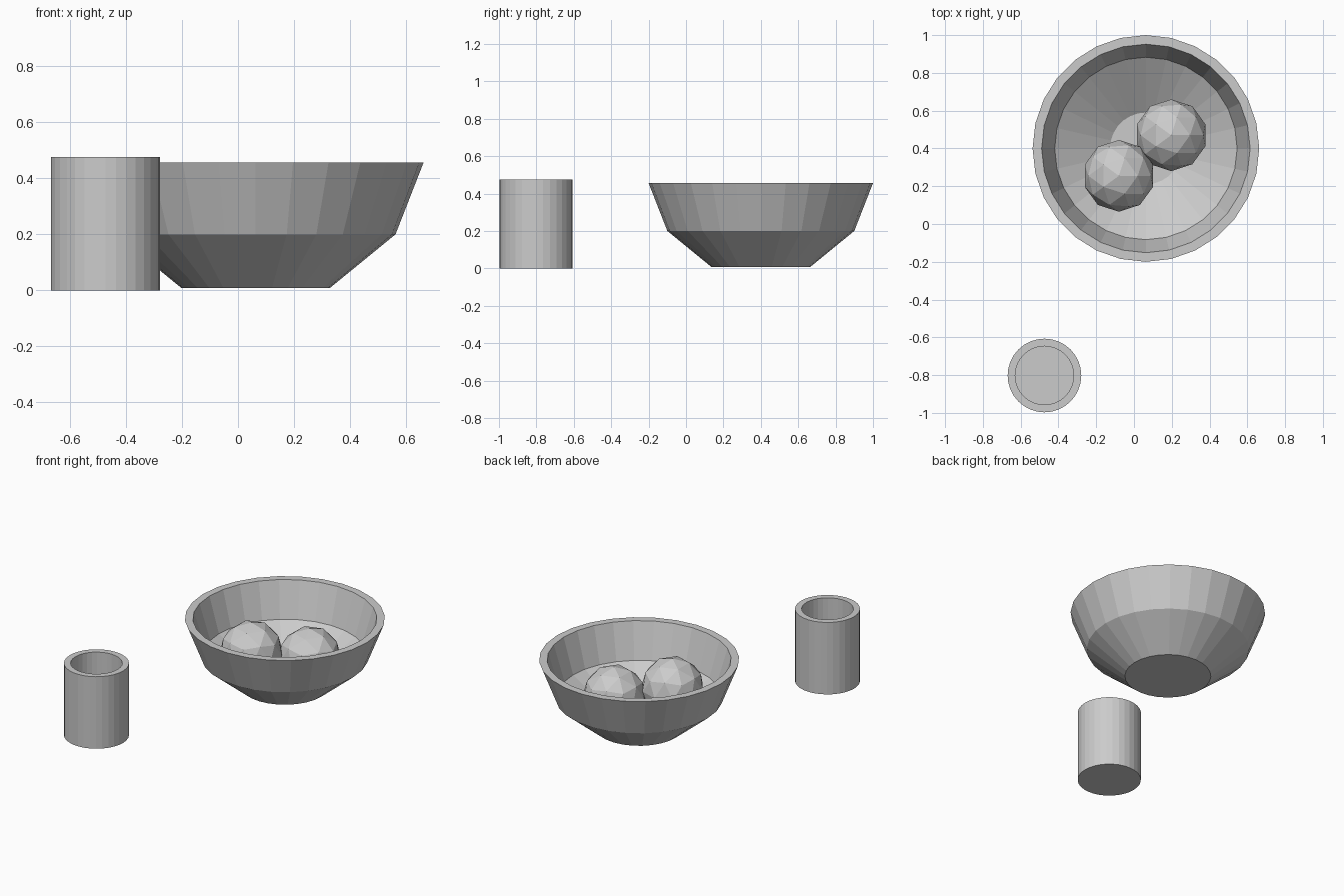
import bpy, bmesh
from math import sin, cos, tau

if "Cube" in bpy.data.objects:
    bpy.data.objects.remove(bpy.data.objects["Cube"])


def lathe(name, profile, sides, location):
    """Revolve (radius, z) points around z; the first and last rings get caps."""
    bm = bmesh.new()
    rings = [[bm.verts.new((r * sin(tau * i / sides), r * cos(tau * i / sides), z))
              for i in range(sides)] for r, z in profile]
    for a, b in zip(rings, rings[1:]):
        for i in range(sides):
            j = (i + 1) % sides
            bm.faces.new((a[i], a[j], b[j], b[i]))
    bm.faces.new(rings[0])
    bm.faces.new(rings[-1])
    bmesh.ops.recalc_face_normals(bm, faces=bm.faces)
    mesh = bpy.data.meshes.new(name)
    bm.to_mesh(mesh)
    bm.free()
    obj = bpy.data.objects.new(name, mesh)
    obj.location = location
    bpy.context.collection.objects.link(obj)
    return obj


# Bowl: outside wall up, over the rim, down the inside
lathe("bowl", [(0.265, 0.008), (0.5, 0.2), (0.6, 0.456),
               (0.552, 0.456), (0.483, 0.225), (0.19, 0.035)],
      28, (0.063, 0.4, 0))

# Cup: straight-walled and hollow
lathe("cup", [(0.195, 0), (0.195, 0.476), (0.155, 0.476), (0.155, 0.04)],
      32, (-0.474, -0.802, 0))

# Faceted balls resting in the bowl
for name, loc in (("ball_left", (-0.08, 0.255, 0.255)),
                  ("ball_right", (0.197, 0.47, 0.208))):
    bpy.ops.mesh.primitive_ico_sphere_add(subdivisions=2, radius=0.19, location=loc)
    bpy.context.object.name = name
